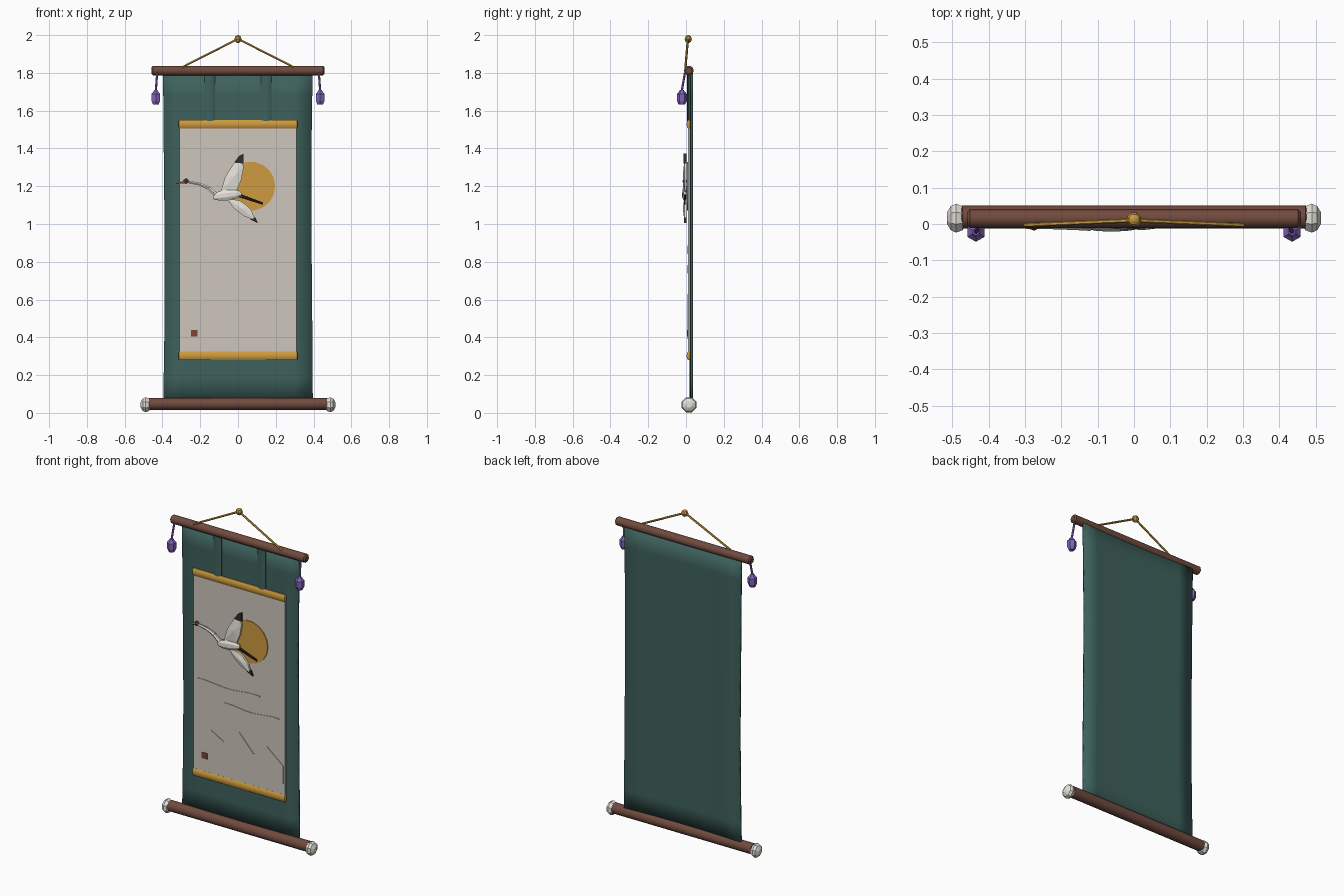
import bpy, bmesh, math
from mathutils import Vector, Matrix

if "Cube" in bpy.data.objects:
    bpy.data.objects.remove(bpy.data.objects["Cube"])


def mat(name, r, g, b):
    m = bpy.data.materials.new(name)
    m.diffuse_color = [((c / 255 + 0.055) / 1.055) ** 2.4 for c in (r, g, b)] + [1]
    m.use_nodes = True
    m.node_tree.nodes["Principled BSDF"].inputs["Base Color"].default_value = m.diffuse_color
    return m


WOOD = mat("dark wood", 112, 74, 62)
GREEN = mat("green silk", 62, 97, 92)
GOLD = mat("gold", 205, 155, 62)
PAPER = mat("paper", 205, 198, 188)
WHITE = mat("ivory white", 228, 225, 216)
PURPLE = mat("purple thread", 132, 102, 188)
DARK = mat("dark ink", 52, 46, 44)
RED = mat("seal red", 125, 68, 58)


def finish(bm, name, material, smooth=False):
    bmesh.ops.recalc_face_normals(bm, faces=bm.faces)
    me = bpy.data.meshes.new(name)
    bm.to_mesh(me)
    bm.free()
    me.materials.append(material)
    ob = bpy.data.objects.new(name, me)
    bpy.context.collection.objects.link(ob)
    if smooth:
        bpy.context.view_layer.objects.active = ob
        ob.select_set(True)
        bpy.ops.object.shade_smooth_by_angle(angle=math.radians(40))
        ob.select_set(False)
    return ob


def lathe(name, material, profile, origin, axis, sides, smooth=False, squash=1.0):
    """Rings of (radius, distance along axis); squash flattens in y."""
    bm = bmesh.new()
    rot = Vector((0, 0, 1)).rotation_difference(Vector(axis)).to_matrix()
    rings = []
    for r, d in profile:
        ring = []
        for i in range(sides):
            a = 2 * math.pi * (i + 0.5) / sides
            p = rot @ Vector((r * math.cos(a), r * math.sin(a), d))
            p.y *= squash
            ring.append(bm.verts.new(p + Vector(origin)))
        rings.append(ring)
    for a, b in zip(rings, rings[1:]):
        for i in range(sides):
            j = (i + 1) % sides
            bm.faces.new((a[i], a[j], b[j], b[i]))
    bm.faces.new(rings[0])
    bm.faces.new(rings[-1])
    return finish(bm, name, material, smooth)


def rod(name, material, r, half, y, z, sides, squash=1.0, round_end=0.008):
    prof = [(r * 0.65, -half), (r, -half + round_end), (r, half - round_end), (r * 0.65, half)]
    return lathe(name, material, prof, (0, y, z), (1, 0, 0), sides, True, squash)


def stick(name, material, a, b, ra, rb, sides=6):
    d = Vector(b) - Vector(a)
    return lathe(name, material, [(ra, 0), (rb, d.length)], a, d.normalized(), sides)


def plate(name, material, outline, front, back, ridge=0.0):
    """Flat plate from an x-z outline; ridge raises the middle of the front."""
    bm = bmesh.new()
    f = [bm.verts.new((x, front, z)) for x, z in outline]
    b = [bm.verts.new((x, back, z)) for x, z in outline]
    n = len(outline)
    for i in range(n):
        j = (i + 1) % n
        bm.faces.new((f[i], f[j], b[j], b[i]))
    bm.faces.new(b)
    if ridge:
        c = sum((v.co for v in f), Vector()) / n - Vector((0, ridge, 0))
        mid = bm.verts.new(c)
        for i in range(n):
            bm.faces.new((f[i], f[(i + 1) % n], mid))
    else:
        bm.faces.new(f)
    return finish(bm, name, material)


def rect(x0, x1, z0, z1):
    return [(x0, z0), (x1, z0), (x1, z1), (x0, z1)]


# silk backing, slightly waisted and bowed
bm = bmesh.new()
NX, NZ = 8, 14
grid = []
for k in range(NZ + 1):
    t = k / NZ
    w = 0.396 - 0.007 * math.sin(math.pi * t)
    row = []
    for i in range(NX + 1):
        u = 2 * i / NX - 1
        row.append(bm.verts.new((u * w + 0.002 * math.sin(6 * t), 0.018 + 0.006 * u * u, 0.06 + 1.745 * t)))
    grid.append(row)
for k in range(NZ):
    for i in range(NX):
        bm.faces.new((grid[k][i], grid[k][i + 1], grid[k + 1][i + 1], grid[k + 1][i]))
silk = finish(bm, "silk_backing", GREEN, True)
sol = silk.modifiers.new("thickness", "SOLIDIFY")
sol.thickness = 0.012
# thickness goes towards the back whichever way the normals ended up
sol.offset = 1 if silk.data.polygons[0].normal.y > 0 else -1

# rods, end knobs
rod("top_rod", WOOD, 0.026, 0.459, 0.015, 1.812, 10)
rod("bottom_rod", WOOD, 0.033, 0.48, 0.019, 0.048, 12)
for s, side in ((-1, "left"), (1, "right")):
    lathe("rod_knob_" + side, WHITE,
          [(0.018, -0.028), (0.036, -0.017), (0.043, 0), (0.036, 0.015), (0.016, 0.026)],
          (s * 0.489, 0.016, 0.043), (s, 0, 0), 8)
    # hanging cord and tassels
    stick("hanging_cord_" + side, GOLD, (s * 0.3, -0.003, 1.828), (0, 0.01, 1.98), 0.006, 0.006)
    stick("tassel_cord_" + side, PURPLE, (s * 0.428, -0.006, 1.80), (s * 0.435, -0.022, 1.705), 0.006, 0.006)
    lathe("tassel_" + side, PURPLE,
          [(0.010, 0.078), (0.016, 0.068), (0.027, 0.056), (0.026, 0.02), (0.017, 0)],
          (s * 0.435, -0.022, 1.632), (0, 0, 1), 6)
    # hanging silk strips
    lathe("silk_strip_" + side, GREEN, [(0.029, 0), (0.029, 0.255)],
          (s * 0.15, 0.018, 1.54), (0, 0, 1), 10, True, 0.4)

# cord knot
lathe("cord_knot", GOLD, [(0.021 * math.sin(a), -0.021 * math.cos(a))
                          for a in (0.25, 0.8, 1.57, 2.34, 2.9)], (0, 0.012, 1.979), (0, 0, 1), 8)

# paper with gold bars
plate("paper_panel", PAPER, rect(-0.31, 0.31, 0.29, 1.54), 0.011, 0.022)
rod("upper_gold_bar", GOLD, 0.024, 0.315, 0.014, 1.528, 10, 0.45, 0.003)
rod("lower_gold_bar", GOLD, 0.024, 0.315, 0.014, 0.302, 10, 0.45, 0.003)

# painted sun, mountains, mist and seal
plate("sun_disc", GOLD, [(0.067 + 0.13 * math.cos(math.pi * i / 9), 1.2 + 0.13 * math.sin(math.pi * i / 9))
                         for i in range(18)], 0.006, 0.012)
plate("mountains", PAPER, [(-0.3, 0.40), (0.3, 0.39), (0.3, 0.5), (0.19, 0.59), (0.1, 0.52), (0, 0.63),
                           (-0.1, 0.54), (-0.19, 0.59), (-0.3, 0.49)], 0.008, 0.012)
for n, (x0, x1, z) in enumerate(((-0.29, 0.14, 0.87), (-0.11, 0.27, 0.765))):
    top, low = [], []
    for i in range(11):
        t = i / 10
        x = x0 + (x1 - x0) * t
        wave = 0.012 * math.cos(2 * math.pi * t)
        h = 0.004 + 0.012 * math.sin(math.pi * t)
        top.append((x, z + wave + h))
        low.append((x, z + wave - h))
    plate("mist_band_%d" % (n + 1), PAPER, low + top[::-1], 0.008, 0.012)
plate("seal_stamp", RED, rect(-0.25, -0.214, 0.404, 0.44), 0.004, 0.012)

# crane: body, neck, head, beak
Y = -0.006
lathe("crane_body", WHITE, [(0.014, -0.075), (0.026, -0.045), (0.03, 0), (0.024, 0.045), (0.012, 0.075)],
      (-0.057, Y, 1.153), Vector((1, 0, 0.12)).normalized(), 8, False, 0.55)
neck = [(-0.12, 1.158), (-0.155, 1.19), (-0.205, 1.212), (-0.27, 1.224)]
for i in range(3):
    (xa, za), (xb, zb) = neck[i], neck[i + 1]
    stick("crane_neck_%d" % (i + 1), WHITE, (xa, Y, za), (xb, Y, zb), 0.013 - 0.002 * i, 0.011 - 0.002 * i)
lathe("crane_head", RED, [(0.007, -0.013), (0.016, 0), (0.007, 0.013)], (-0.275, Y, 1.227), (1, 0, 0), 6, False, 0.8)
stick("crane_beak", GOLD, (-0.283, Y, 1.222), (-0.328, Y, 1.214), 0.009, 0.002)

# crane wings with dark tips, trailing legs
plate("crane_upper_wing", WHITE, [(-0.09, 1.175), (-0.068, 1.25), (-0.02, 1.325), (0.022, 1.335),
                                  (0.03, 1.30), (0.018, 1.235), (-0.005, 1.18)], -0.009, 0.003, 0.008)
plate("crane_upper_wing_tip", DARK, [(-0.02, 1.325), (0.005, 1.36), (0.028, 1.372), (0.03, 1.32)], -0.012, 0.002)
plate("crane_lower_wing", WHITE, [(-0.062, 1.135), (-0.02, 1.082), (0.03, 1.043), (0.09, 1.018),
                                  (0.073, 1.07), (0.045, 1.1), (0.008, 1.125)], -0.009, 0.003, 0.008)
plate("crane_lower_wing_tip", DARK, [(0.062, 1.026), (0.105, 1.005), (0.092, 1.035)], -0.010, 0.002)
for n, dz in enumerate((0, 0.011)):
    stick("crane_leg_%d" % (n + 1), DARK, (0.0, Y, 1.148 + dz), (0.132, Y, 1.105 + dz * 0.5), 0.005, 0.004)
